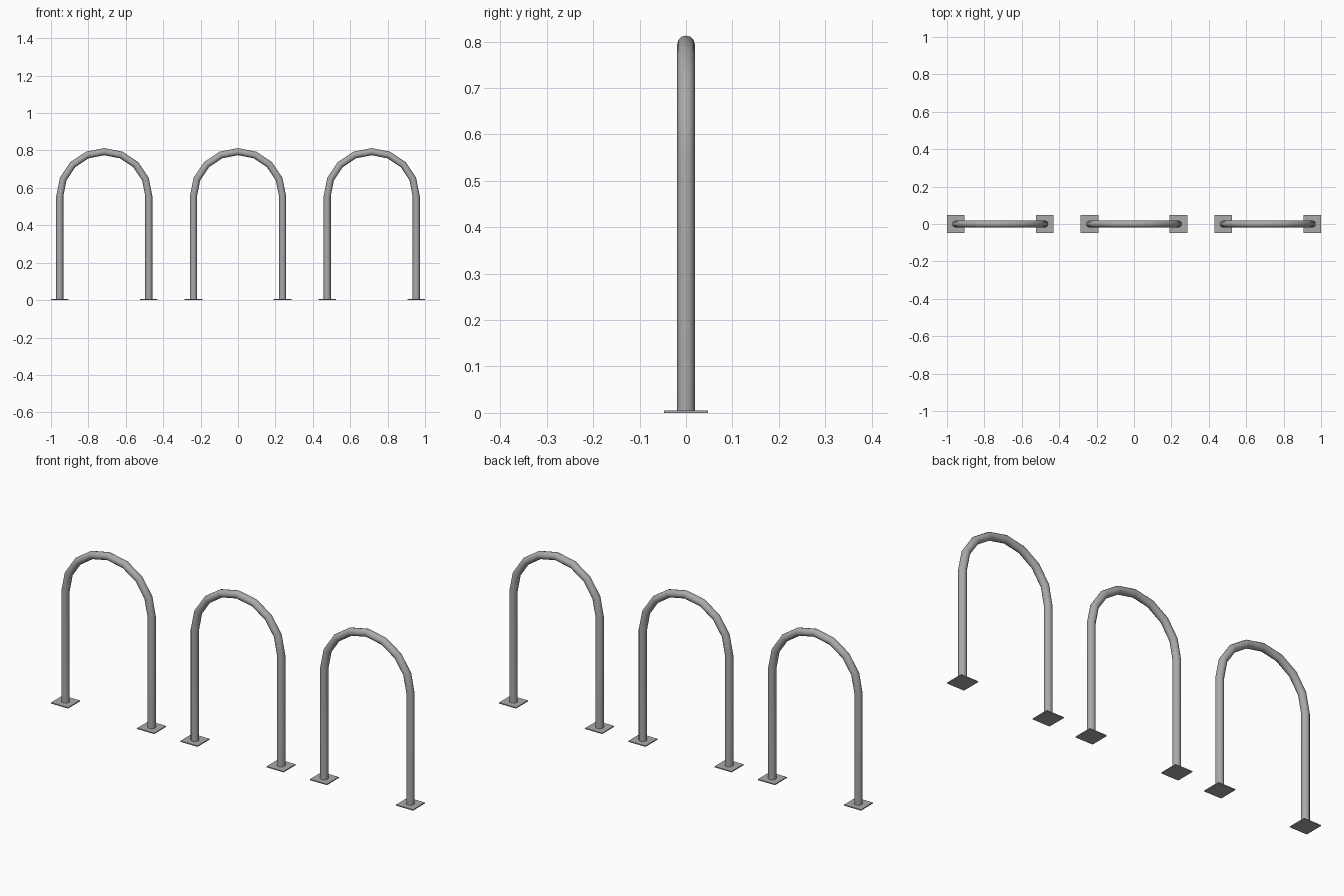
import bpy, bmesh, math
from mathutils import Vector

cube = bpy.data.objects.get("Cube")
if cube:
    bpy.data.objects.remove(cube, do_unlink=True)

SPACING = 0.715     # distance between hoops
SPAN = 0.238        # half the distance between the legs, also the bend radius
SPRING = 0.556      # height where the bend starts
TUBE = 0.019
SIDES = 12
BENDS = 8
PLATE = (0.094, 0.094, 0.005)

# Galvanised steel
steel = bpy.data.materials.new("galvanised_steel")
steel.use_nodes = True
colour = (0.4, 0.4, 0.4, 1)
steel.diffuse_color = colour
steel.node_tree.nodes["Principled BSDF"].inputs["Base Color"].default_value = colour


def add_object(name, bm, x):
    bmesh.ops.recalc_face_normals(bm, faces=bm.faces)
    mesh = bpy.data.meshes.new(name)
    bm.to_mesh(mesh)
    bm.free()
    mesh.materials.append(steel)
    obj = bpy.data.objects.new(name, mesh)
    obj.location.x = x
    bpy.context.collection.objects.link(obj)
    return obj


def hoop(name, x):
    # Centre line: left foot, half circle, right foot, each with its outward direction
    path = [(Vector((SPAN, 0, 0.002)), Vector((1, 0, 0)))]
    for i in range(BENDS + 1):
        a = math.pi * i / BENDS
        out = Vector((math.cos(a), 0, math.sin(a)))
        path.append((out * SPAN + Vector((0, 0, SPRING)), out))
    path.append((Vector((-SPAN, 0, 0.002)), Vector((-1, 0, 0))))

    bm = bmesh.new()
    rings = []
    for centre, out in path:
        ring = []
        for k in range(SIDES):
            t = math.tau * k / SIDES
            offset = out * math.cos(t) + Vector((0, math.sin(t), 0))
            ring.append(bm.verts.new(centre + offset * TUBE))
        rings.append(ring)
    for a, b in zip(rings, rings[1:]):
        for k in range(SIDES):
            n = (k + 1) % SIDES
            bm.faces.new((a[k], a[n], b[n], b[k]))
    bm.faces.new(rings[0])
    bm.faces.new(rings[-1])
    obj = add_object(name, bm, x)
    bpy.ops.object.select_all(action='DESELECT')
    obj.select_set(True)
    bpy.context.view_layer.objects.active = obj
    bpy.ops.object.shade_smooth_by_angle(angle=math.radians(35))


def base_plate(name, x):
    bm = bmesh.new()
    bmesh.ops.create_cube(bm, size=1)
    bmesh.ops.scale(bm, vec=PLATE, verts=bm.verts)
    bmesh.ops.translate(bm, vec=(0, 0, PLATE[2] / 2), verts=bm.verts)
    add_object(name, bm, x)


# Three hoops in a row, each on two square base plates
for label, step in (("right", -1), ("middle", 0), ("left", 1)):
    x = step * SPACING
    hoop(label + "_hoop", x)
    base_plate(label + "_hoop_right_base_plate", x - SPAN)
    base_plate(label + "_hoop_left_base_plate", x + SPAN)
